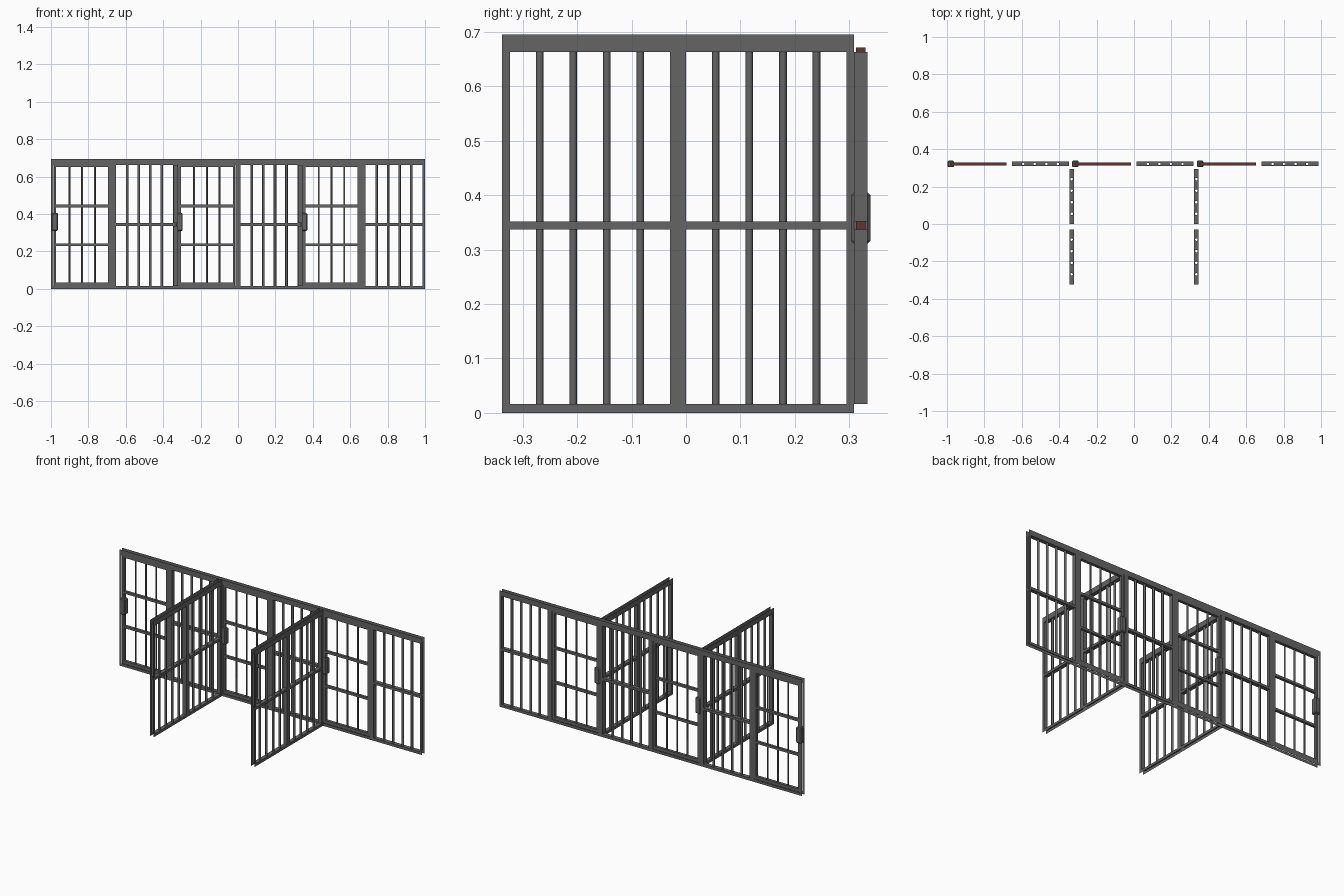
import bpy, bmesh, math
from mathutils import Vector, Matrix

if "Cube" in bpy.data.objects:
    bpy.data.objects.remove(bpy.data.objects["Cube"])

def material(name, col):
    m = bpy.data.materials.new(name)
    m.diffuse_color = (*col, 1)
    m.use_nodes = True
    m.node_tree.nodes["Principled BSDF"].inputs["Base Color"].default_value = m.diffuse_color
    return m

IRON = material("dark_iron", (0.13, 0.13, 0.13))
RUST = material("rust_brown", (0.115, 0.036, 0.026))

H, TOP, BOT = 0.695, 0.663, 0.016     # overall height, rail edges
MID0, MID1 = 0.337, 0.352             # middle rail
D, POST, R = 0.012, 0.0145, 0.007     # half depth, half-post width, bar radius
WALL_Y, MOD = 0.321, 1 / 3

def face(bm, pts, n, mat=0, smooth=False):
    """Face whose normal points along n."""
    f = bm.faces.new([bm.verts.new(p) for p in pts])
    f.normal_update()
    if f.normal.dot(Vector(n)) < 0:
        f.normal_flip()
    f.material_index, f.smooth = mat, smooth

def rect_v(bm, x0, x1, z0, z1, y, n, mat=0):
    face(bm, [(x0, y, z0), (x1, y, z0), (x1, y, z1), (x0, y, z1)], (0, n, 0), mat)

def rect_x(bm, x, y, z0, z1, n, mat=0):
    face(bm, [(x, -y, z0), (x, y, z0), (x, y, z1), (x, -y, z1)], (n, 0, 0), mat)

def rect_z(bm, x0, x1, y, z, n, mat=0):
    face(bm, [(x0, -y, z), (x1, -y, z), (x1, y, z), (x0, y, z)], (0, 0, n), mat)

def box(bm, x0, x1, y, z0, z1):
    for s, x, z in ((-1, x0, z0), (1, x1, z1)):
        rect_v(bm, x0, x1, z0, z1, s * y, s)
        rect_x(bm, x, y, z0, z1, s)
        rect_z(bm, x0, x1, y, z, s)

def ring(r, n=8):
    return [(r * math.cos(2 * math.pi * i / n), r * math.sin(2 * math.pi * i / n)) for i in range(n)]

def tube(bm, x, r, z0, z1):
    c = ring(r)
    for i in range(8):
        a, b = c[i], c[(i + 1) % 8]
        face(bm, [(x + a[0], a[1], z0), (x + b[0], b[1], z0), (x + b[0], b[1], z1), (x + a[0], a[1], z1)],
             (a[0] + b[0], a[1] + b[1], 0), 0, True)

def pierced(bm, x0, x1, z, n, bars):
    """Rail face with a round hole at every bar."""
    c = ring(R)
    sq = [(1, 0), (1, 1), (0, 1), (-1, 1), (-1, 0), (-1, -1), (0, -1), (1, -1)]
    left = x0
    for x in bars:
        rect_z(bm, left, x - D, D, z, n)
        left = x + D
        for i in range(8):
            j = (i + 1) % 8
            face(bm, [(x + c[i][0], c[i][1], z), (x + sq[i][0] * D, sq[i][1] * D, z),
                      (x + sq[j][0] * D, sq[j][1] * D, z), (x + c[j][0], c[j][1], z)], (0, 0, n))
    rect_z(bm, left, x1, D, z, n)

def finish(bm, name, mw):
    bmesh.ops.remove_doubles(bm, verts=bm.verts, dist=1e-5)
    me = bpy.data.meshes.new(name)
    bm.to_mesh(me)
    bm.free()
    me.materials.append(IRON)
    me.materials.append(RUST)
    ob = bpy.data.objects.new(name, me)
    ob.matrix_world = mw
    bpy.context.collection.objects.link(ob)
    return ob

def surround(bm, w):
    """Front and back skins of rails and half-posts, open at the outer edges."""
    for s in (-1, 1):
        rect_v(bm, -w, w, 0, BOT, s * D, s)
        rect_v(bm, -w, w, TOP, H, s * D, s)
        for a, b in ((-w, -w + POST), (w - POST, w)):
            rect_v(bm, a, b, BOT, TOP, s * D, s)

def bar_panel(name, w, mw):
    bm = bmesh.new()
    surround(bm, w)
    i = w - POST
    bars = [-0.0925, -0.031, 0.031, 0.0925]
    for s in (-1, 1):
        rect_v(bm, -i, i, MID0, MID1, s * D, s)
    for z, n in ((BOT, 1), (MID0, -1), (MID1, 1), (TOP, -1)):
        pierced(bm, -i, i, z, n, bars)
    for z0, z1 in ((BOT, MID0), (MID1, TOP)):
        for s in (-1, 1):
            rect_x(bm, s * i, D, z0, z1, -s)
        for x in bars:
            tube(bm, x, R, z0, z1)
    finish(bm, name, mw)

def door_module(k, mw):
    # doorway skins
    bm = bmesh.new()
    surround(bm, MOD / 2)
    finish(bm, f"doorway_{k}", mw)
    # door leaf with rusty outer edges
    bm = bmesh.new()
    o, i, y = 0.1515, 0.139, 0.009
    z0, z1, a, b = 0.016, 0.671, 0.034, 0.651
    for s in (-1, 1):
        rect_v(bm, -o, o, z0, a, s * y, s)
        rect_v(bm, -o, o, b, z1, s * y, s)
        rect_v(bm, -o, -i, a, b, s * y, s)
        rect_v(bm, i, o, a, b, s * y, s)
        rect_x(bm, s * o, y, z0, z1, s, 1)
        rect_x(bm, s * i, y, a, b, -s)
    rect_z(bm, -o, o, y, z0, -1, 1)
    rect_z(bm, -o, o, y, z1, 1, 1)
    rect_z(bm, -i, i, y, a, 1)
    rect_z(bm, -i, i, y, b, -1)
    for z in (0.237, 0.443):
        box(bm, -i, i, 0.008, z - 0.007, z + 0.007)
    for x in (-0.068, 0, 0.068):
        tube(bm, x, 0.005, a, b)
    finish(bm, f"door_{k}", mw)
    # lock case
    bm = bmesh.new()
    bmesh.ops.create_cube(bm, size=1, matrix=Matrix.Translation((-0.1465, 0, 0.358))
                          @ Matrix.Diagonal((0.035, 0.035, 0.095, 1)))
    bmesh.ops.bevel(bm, geom=bm.edges[:], offset=0.005, segments=1, affect='EDGES')
    finish(bm, f"lock_{k}", mw)

# front wall: alternating doors and barred panels
for k in range(6):
    mw = Matrix.Translation((-1 + MOD * (k + 0.5), WALL_Y, 0))
    if k % 2 == 0:
        door_module(k // 2, mw)
    else:
        bar_panel(f"wall_panel_{k // 2}", MOD / 2, mw)

# two dividing walls, each of two barred panels
W = 0.16175
for sx in (-1, 1):
    for j, cy in enumerate((-0.338 + W, -0.338 + 3 * W)):
        mw = Matrix.Translation((sx / 3, cy, 0)) @ Matrix.Rotation(math.pi / 2, 4, 'Z')
        bar_panel(f"divider_{'left' if sx < 0 else 'right'}_{j}", W, mw)
